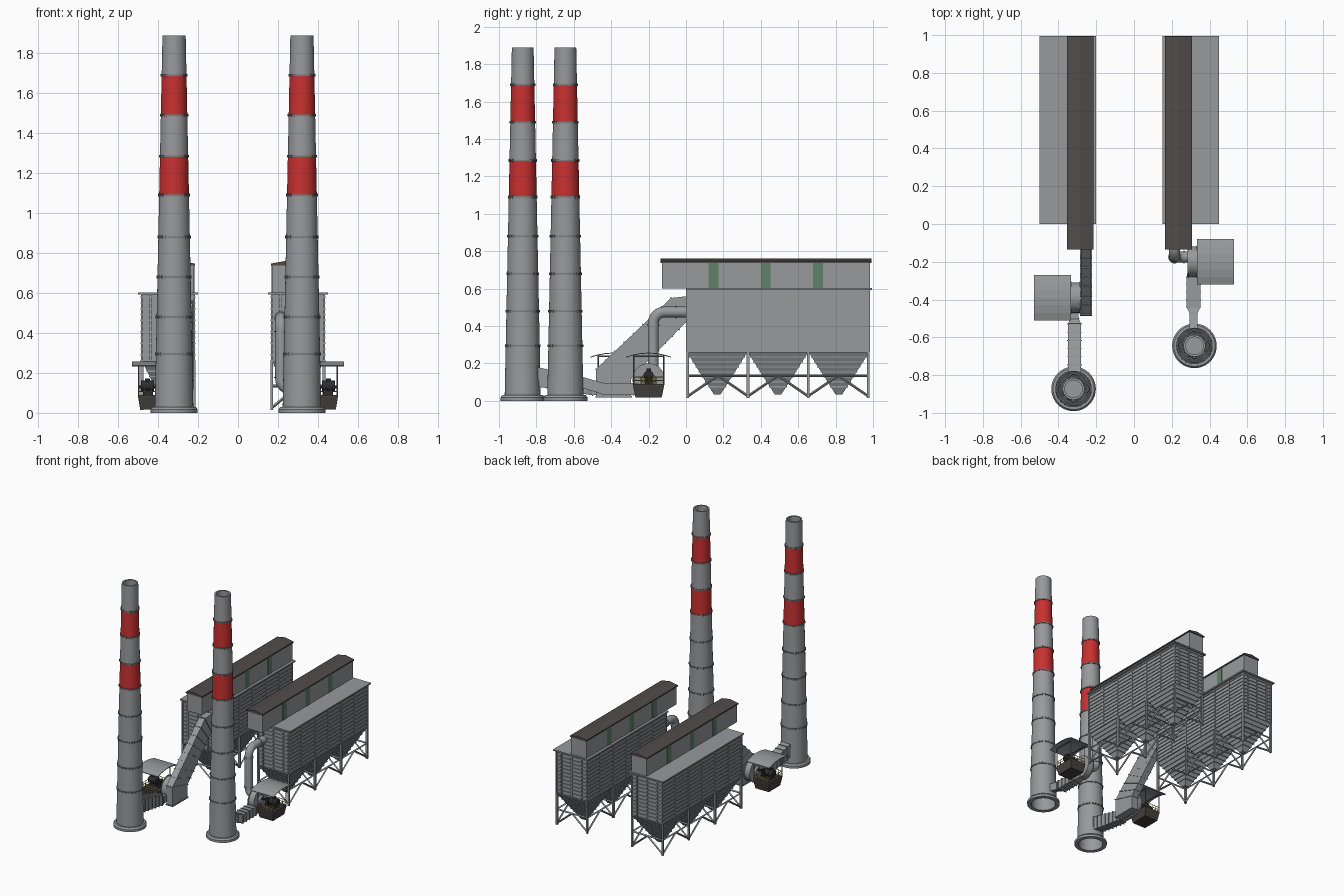
import bpy, bmesh, math
from mathutils import Vector as V

if "Cube" in bpy.data.objects:
    bpy.data.objects.remove(bpy.data.objects["Cube"])


def mat(name, r, g, b):
    m = bpy.data.materials.new(name)
    m.diffuse_color = (r, g, b, 1)
    m.use_nodes = True
    m.node_tree.nodes["Principled BSDF"].inputs["Base Color"].default_value = m.diffuse_color
    return m


GRAY = mat("light_gray", 0.31, 0.32, 0.335)
STEEL = mat("steel_gray", 0.2, 0.205, 0.215)
RED = mat("signal_red", 0.58, 0.03, 0.03)
ROOF = mat("roof_brown", 0.08, 0.072, 0.068)
BASE = mat("base_brown", 0.06, 0.052, 0.047)
GREEN = mat("window_green", 0.12, 0.22, 0.145)
YELLOW = mat("rail_yellow", 0.5, 0.34, 0.05)
DARK = mat("motor_dark", 0.025, 0.027, 0.03)


def loft(bm, rings, caps=True, closed=False):
    """Skin a list of equal-length point rings."""
    vs = [[bm.verts.new(p) for p in ring] for ring in rings]
    n = len(vs[0])
    pairs = list(zip(vs, vs[1:])) + ([(vs[-1], vs[0])] if closed else [])
    for a, b in pairs:
        for i in range(n):
            j = (i + 1) % n
            bm.faces.new((a[i], a[j], b[j], b[i]))
    if caps and not closed:
        bm.faces.new(vs[0][::-1])
        bm.faces.new(vs[-1])


def rect(x, y, z0, z1, hw):
    """Upright rectangle facing y, used for ducts."""
    return [(x - hw, y, z0), (x + hw, y, z0), (x + hw, y, z1), (x - hw, y, z1)]


def flat(x0, x1, y0, y1, z):
    return [(x0, y0, z), (x1, y0, z), (x1, y1, z), (x0, y1, z)]


def box(bm, x0, x1, y0, y1, z0, z1):
    loft(bm, [flat(x0, x1, y0, y1, z0), flat(x0, x1, y0, y1, z1)])


def prism(bm, yz, x0, x1):
    loft(bm, [[(x, y, z) for y, z in yz] for x in (x0, x1)])


def tube(bm, pts, r, n=4):
    """Sweep a regular polygon along a path."""
    pts = [V(p) for p in pts]
    tans = [(pts[min(i + 1, len(pts) - 1)] - pts[max(i - 1, 0)]).normalized() for i in range(len(pts))]
    side = tans[0].orthogonal().normalized()
    rings = []
    for p, t in zip(pts, tans):
        side = (side - t * side.dot(t)).normalized()
        up = t.cross(side)
        rings.append([p + r * (math.cos(a) * side + math.sin(a) * up)
                      for a in (2 * math.pi * (k + 0.5) / n for k in range(n))])
    loft(bm, rings)


def finish(bm, name, *mats, rule=None, smooth=False):
    bmesh.ops.recalc_face_normals(bm, faces=bm.faces)
    if rule:
        for f in bm.faces:
            f.material_index = rule(f.calc_center_median())
    me = bpy.data.meshes.new(name)
    bm.to_mesh(me)
    bm.free()
    for m in mats:
        me.materials.append(m)
    ob = bpy.data.objects.new(name, me)
    bpy.context.collection.objects.link(ob)
    if smooth:
        bpy.ops.object.select_all(action='DESELECT')
        ob.select_set(True)
        bpy.context.view_layer.objects.active = ob
        bpy.ops.object.shade_smooth_by_angle(angle=math.radians(35))


def circle(cx, cy, r, z, n=40):
    return [(cx + r * math.cos(2 * math.pi * i / n), cy + r * math.sin(2 * math.pi * i / n), z) for i in range(n)]


def chimney(side, cx, cy):
    rad = lambda z: 0.097 - 0.0206 * z
    bands = [0.295, 0.48, 0.68, 0.88, 1.09, 1.285, 1.49, 1.69]
    # shell with red bands, hollow inside
    bm = bmesh.new()
    prof = [(0.118, 0), (0.118, 0.018), (0.109, 0.03), (rad(0.03), 0.03)]
    prof += [(rad(z), z) for z in bands + [1.89]]
    prof += [(0.046, 1.89), (0.048, 1.65), (0.088, 0.0)]
    loft(bm, [circle(cx, cy, r, z) for r, z in prof], closed=True)
    inside = lambda c: math.hypot(c.x - cx, c.y - cy) < rad(c.z) - 0.006
    red = lambda c: int(not inside(c) and (1.09 < c.z < 1.285 or 1.49 < c.z < 1.69))
    finish(bm, side + "_chimney", GRAY, RED, rule=red, smooth=True)
    bm = bmesh.new()
    loft(bm, [circle(cx, cy, 0.0475, z) for z in (1.66, 1.67)])
    finish(bm, side + "_chimney_inner_cap", GRAY)
    # joint rings with bolts
    bm = bmesh.new()
    for z in bands:
        r = rad(z)
        loft(bm, [circle(cx, cy, q, h) for q, h in
                  ((r - .003, z - .004), (r + .005, z - .004), (r + .005, z + .004), (r - .003, z + .004))], closed=True)
        for x, y, h in circle(cx, cy, r + 0.003, z, 24):
            box(bm, x - .002, x + .002, y - .002, y + .002, z - .007, z + .007)
    finish(bm, side + "_chimney_rings", STEEL)


def filter_house(side, cx, s):
    X = lambda u: cx + s * u          # u points to the middle of the plant
    H, Y0, Y1 = 0.131, 0.004, 0.98
    L = (Y1 - Y0) / 3
    # casing with horizontal ribs and posts
    bm = bmesh.new()
    box(bm, cx - H, cx + H, Y0 + 0.004, Y1 - 0.004, 0.26, 0.592)
    for i in range(12):
        z = 0.262 + i * 0.0288
        box(bm, cx - H - .006, cx + H + .006, Y0 - .002, Y1 + .002, z - .0035, z + .0035)
    for i in range(7):
        y = Y0 + (Y1 - Y0) * i / 6
        for u in (-H, H):
            box(bm, cx + u - .005, cx + u + .005, y - .005, y + .005, 0.26, 0.592)
    for i in (-1, 0, 1):
        for y in (Y0, Y1):
            box(bm, cx + i * H / 1.5 - .005, cx + i * H / 1.5 + .005, y - .004, y + .004, 0.26, 0.592)
    box(bm, cx - 0.15, cx + 0.15, 0, 0.995, 0.592, 0.602)
    finish(bm, side + "_filter_casing", GRAY)
    # three hoppers with stiffeners
    bm = bmesh.new()
    for k in range(3):
        yc = Y0 + L * (k + 0.5)
        def ring(t, z, o=0):
            a, b = H + (0.018 - H) * t + o, L / 2 + (0.018 - L / 2) * t + o
            return flat(cx - a, cx + a, yc - b, yc + b, z)
        loft(bm, [ring(0, 0.262), ring(1, 0.035)])
        for j in range(1, 8):
            t = j / 8.5
            z = 0.262 - 0.227 * t
            loft(bm, [ring(t, z + .003, .004), ring(t, z - .003, .004)])
    finish(bm, side + "_hoppers", GRAY)
    # legs, beams and inverted V braces
    bm = bmesh.new()
    ys = [Y0 + 0.006 + (Y1 - Y0 - 0.012) * i / 3 for i in range(4)]
    for u in (-H, H):
        for y in ys:
            box(bm, cx + u - .007, cx + u + .007, y - .007, y + .007, 0.015, 0.262)
        tube(bm, [(cx + u, ys[0], 0.135), (cx + u, ys[3], 0.135)], 0.007)
        for a, b in zip(ys, ys[1:]):
            for y in (a, b):
                tube(bm, [(cx + u, y, 0.025), (cx + u, (a + b) / 2, 0.135)], 0.007)
    for y in ys:
        tube(bm, [(cx - H, y, 0.135), (cx + H, y, 0.135)], 0.007)
        for u in (-H, H):
            tube(bm, [(cx + u, y, 0.025), (cx, y, 0.135)], 0.007)
    finish(bm, side + "_support_frame", GRAY)
    # penthouse, window strips and low gable roof
    bm = bmesh.new()
    box(bm, X(0.0), X(0.13), -0.128, 0.985, 0.6, 0.742)
    finish(bm, side + "_penthouse", GRAY)
    bm = bmesh.new()
    for y in (0.12, 0.4, 0.68):
        box(bm, X(-0.002), X(0.132), y, y + 0.053, 0.602, 0.74)
    finish(bm, side + "_window_strips", GREEN)
    bm = bmesh.new()
    sec = [(-.006, .737), (.136, .737), (.136, .747), (.065, .76), (-.006, .747)]
    loft(bm, [[(X(u), y, z) for u, z in sec] for y in (-0.135, 0.992)])
    finish(bm, side + "_penthouse_roof", ROOF)


def fan_station(side, s, yc):
    X = lambda u: s * u               # u points outwards
    # fan casing
    bm = bmesh.new()
    ring = lambda u, r: [(X(u), y, z) for y, z, _ in circle(yc, 0.115, r, 0, 32)]
    loft(bm, [ring(0.285, 0.08), ring(0.333, 0.08)])
    for u in (0.285, 0.333):
        loft(bm, [ring(u - .003, .086), ring(u + .003, .086)])
    loft(bm, [ring(0.333, 0.04), ring(0.348, 0.025)])
    finish(bm, side + "_fan_casing", GRAY, smooth=True)
    # tapered plinth
    bm = bmesh.new()
    loft(bm, [flat(X(.375), X(.49), yc - .07, yc + .07, .018), flat(X(.365), X(.5), yc - .083, yc + .083, .08),
              flat(X(.365), X(.5), yc - .083, yc + .083, .09)])
    finish(bm, side + "_motor_plinth", BASE)
    # motor, shaft and bearing blocks
    bm = bmesh.new()
    tube(bm, [(X(.42), yc, .135), (X(.485), yc, .135)], .027, 16)
    tube(bm, [(X(.33), yc, .13), (X(.5), yc, .13)], .008, 10)
    box(bm, X(.425), X(.475), yc - .02, yc + .02, .09, .115)
    box(bm, X(.44), X(.465), yc - .012, yc + .012, .155, .172)
    box(bm, X(.385), X(.405), yc - .018, yc + .018, .09, .15)
    finish(bm, side + "_motor", DARK, smooth=True)
    # handrail
    bm = bmesh.new()
    a, b, c, d = X(.368), X(.497), yc - .08, yc + .08
    for z in (.108, .128):
        for y in (c, d):
            tube(bm, [(a, y, z), (b, y, z)], .0025)
        tube(bm, [(b, c, z), (b, d, z)], .0025)
    for i in range(5):
        y = c + (d - c) * i / 4
        tube(bm, [(b, y, .088), (b, y, .129)], .0025)
        for y in (c, d):
            tube(bm, [(a + (b - a) * i / 4, y, .088), (a + (b - a) * i / 4, y, .129)], .0025)
    finish(bm, side + "_handrail", YELLOW)
    # arched shelter roof on posts
    bm = bmesh.new()
    for x in (a, b):
        for y in (c, d):
            tube(bm, [(x, y, .085), (x, y, .248)], .004)
        tube(bm, [(x, c, .238), (x, d, .238)], .004)
    finish(bm, side + "_shelter_posts", STEEL)
    bm = bmesh.new()
    arc = [(yc + .12 * t, .258 - .022 * t * t) for t in (-1, -.67, -.33, 0, .33, .67, 1)]
    prism(bm, arc + [(y, z - .005) for y, z in arc[::-1]], X(.333), X(.53))
    finish(bm, side + "_shelter_roof", GRAY)


def flue(side, x, sections, ribs):
    # rectangular duct from fan to chimney, sections are (y, half width, z0, z1)
    bm = bmesh.new()
    loft(bm, [rect(x, y, a, b, h) for y, h, a, b in sections])
    for (y0, h0, a0, b0), (y1, h1, a1, b1) in zip(sections, sections[1:]):
        n = ribs if abs(y1 - y0) > 0.1 else 1
        for i in range(n + 1):
            t = i / n
            mix = lambda p, q: p + (q - p) * t
            g = (mix(a0, a1) - .005, mix(b0, b1) + .005, mix(h0, h1) + .005)
            loft(bm, [rect(x, mix(y0, y1) + e, *g) for e in (-.002, .002)])
    finish(bm, side + "_flue", GRAY)


chimney("left", -0.32, -0.873)
chimney("right", 0.32, -0.645)
filter_house("left", -0.35, 1)
filter_house("right", 0.30, -1)
fan_station("left", -1, -0.39)
fan_station("right", 1, -0.2)
flue("left", -0.315, [(-0.4, .022, .03, .085), (-0.5, .022, .03, .085), (-0.53, .035, .035, .115),
                      (-0.79, .035, .075, .18)], 6)
flue("right", 0.315, [(-0.21, .024, .032, .085), (-0.28, .036, .03, .095), (-0.44, .036, .03, .095),
                      (-0.475, .02, .045, .105), (-0.56, .02, .07, .13)], 4)

# left inclined duct with cross ribs
bm = bmesh.new()
prism(bm, [(-.48, .02), (-.48, .17), (-.08, .55), (.01, .56), (.01, .43), (-.295, .12), (-.295, .02)], -0.28, -0.228)
for i in range(9):
    t = i / 8
    top = V((0, -.48 + .4 * t, .17 + .38 * t))
    low = V((0, -.295 + .295 * t, .12 + .30 * t))
    d, w = V((0, .0022, .0022)), (low - top).normalized() * .005
    prism(bm, [(p.y, p.z) for p in (top - w - d, low + w - d, low + w + d, top - w + d)], -0.285, -0.223)
box(bm, -0.285, -0.223, -0.485, -0.29, 0.018, 0.026)
finish(bm, "left_inclined_duct", GRAY)

# right round pipe with two elbows
bm = bmesh.new()
arc = [math.pi / 2 * i / 6 for i in range(7)]
path = [(.215, .01, .475)]
path += [(.215, -.115 - .06 * math.sin(a), .415 + .06 * math.cos(a)) for a in arc]
path += [(.265 - .05 * math.cos(a), -.175, .17 - .05 * math.sin(a)) for a in arc] + [(.29, -.175, .12)]
tube(bm, path, .029, 20)
for p, q in (((.215, -.05, .475), (.215, -.056, .475)), ((.215, -.175, .41), (.215, -.175, .404)),
             ((.215, -.175, .18), (.215, -.175, .174)), ((.262, -.175, .12), (.268, -.175, .12))):
    tube(bm, [p, q], .034, 20)
finish(bm, "right_round_pipe", GRAY, smooth=True)
